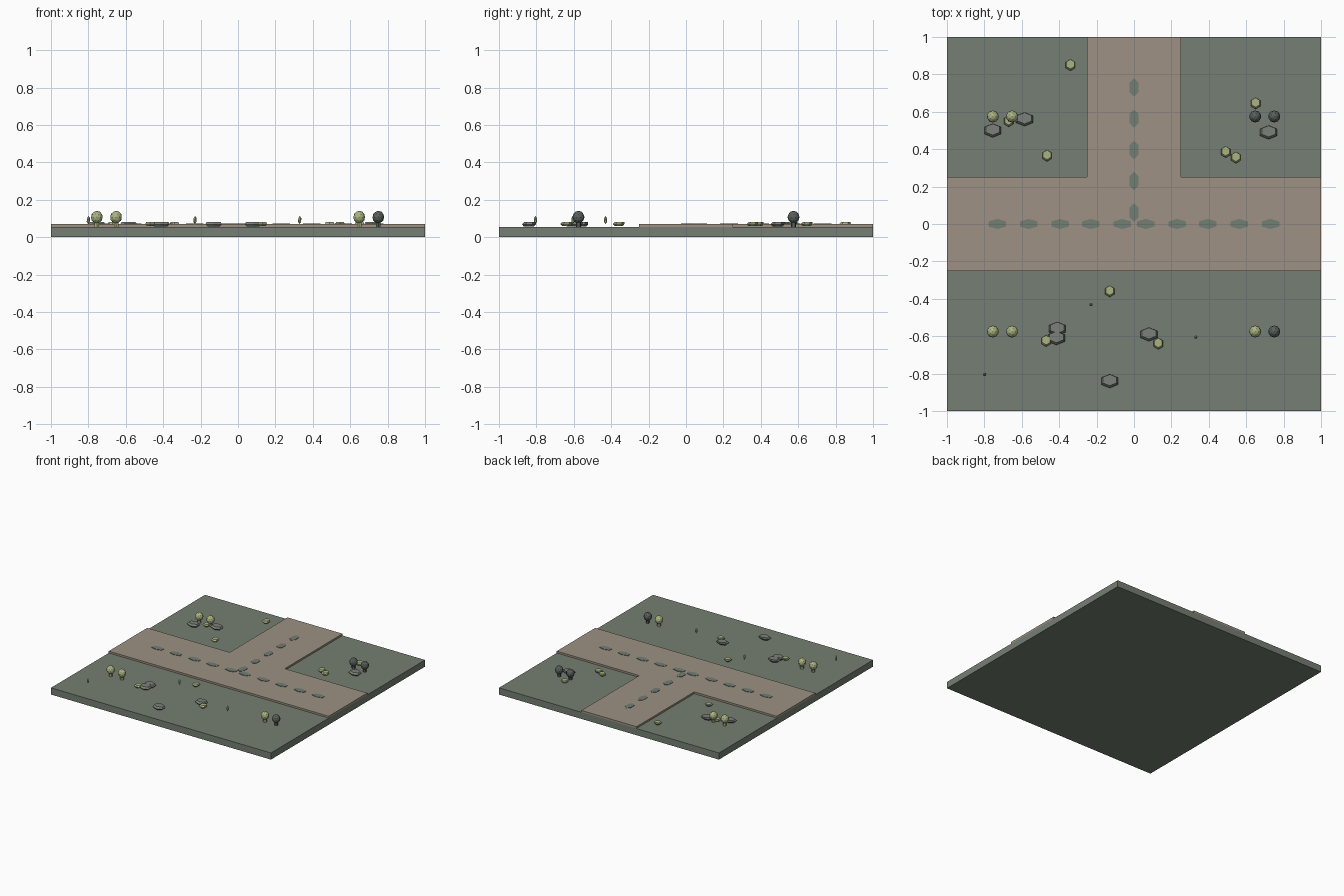
import bpy, bmesh, math
from mathutils import Matrix, Vector

if "Cube" in bpy.data.objects:
    bpy.data.objects.remove(bpy.data.objects["Cube"])


def material(name, r, g, b):
    m = bpy.data.materials.new(name)
    m.diffuse_color = [((c / 255 + 0.055) / 1.055) ** 2.4 for c in (r, g, b)] + [1]
    m.use_nodes = True
    m.node_tree.nodes["Principled BSDF"].inputs["Base Color"].default_value = m.diffuse_color
    return m


GRASS = material("grey green ground", 117, 127, 115)
PATH = material("tan path", 157, 145, 131)
DASH = material("slate dash", 114, 126, 116)
ROCK = material("rock grey", 124, 129, 122)
LEAF = material("pale leaf green", 170, 180, 130)
DARK = material("dark bush grey", 88, 95, 91)


def finish(name, bm, mat):
    bmesh.ops.recalc_face_normals(bm, faces=bm.faces)
    me = bpy.data.meshes.new(name)
    bm.to_mesh(me)
    bm.free()
    me.materials.append(mat)
    ob = bpy.data.objects.new(name, me)
    bpy.context.collection.objects.link(ob)
    return ob


def slab(name, outline, z0, z1, mat):
    bm = bmesh.new()
    f = bm.faces.new([bm.verts.new((x, y, z0)) for x, y in outline])
    ext = bmesh.ops.extrude_face_region(bm, geom=[f])["geom"]
    for v in ext:
        if isinstance(v, bmesh.types.BMVert):
            v.co.z = z1
    return finish(name, bm, mat)


def hexagon(x, y, rx, ry):
    return [(x + rx * math.sin(i * math.pi / 3), y + ry * math.cos(i * math.pi / 3))
            for i in range(6)]


def stone(name, x, y, rx, ry, z0, z1, mat):
    # flat six-sided stone, widest in the middle, top leaning back
    bm = bmesh.new()
    rings = []
    for s, z, dy in ((0.7, z0, 0), (1, (z0 + z1) / 2, 0), (0.82, z1, ry * 0.15)):
        rings.append([bm.verts.new((a, b + dy, z)) for a, b in hexagon(x, y, rx * s, ry * s)])
    for lo, hi in zip(rings, rings[1:]):
        for i in range(6):
            j = (i + 1) % 6
            bm.faces.new((lo[i], lo[j], hi[j], hi[i]))
    bm.faces.new(rings[0])
    bm.faces.new(rings[-1])
    return finish(name, bm, mat)


def ball(name, x, y, z, rx, rz, sub, mat):
    bm = bmesh.new()
    mtx = Matrix.Translation(Vector((x, y, z))) @ Matrix.Diagonal((rx, rx, rz, 1))
    bmesh.ops.create_icosphere(bm, subdivisions=sub, radius=1, matrix=mtx)
    return finish(name, bm, mat)


# ground tile and raised T-shaped path
slab("ground", [(-1, -1), (1, -1), (1, 1), (-1, 1)], 0, 0.055, GRASS)
slab("path", [(-1, -.25), (1, -.25), (1, .25), (.25, .25), (.25, 1),
              (-.25, 1), (-.25, .25), (-1, .25)], 0.055, 0.07, PATH)

# dashes along both arms
for d in (0.062, 0.23, 0.395, 0.563, 0.73):
    for s in (-1, 1):
        slab("dash_across", hexagon(s * d, 0, 0.054, 0.027), 0.069, 0.073, DASH)
    slab("dash_up", hexagon(0, d, 0.029, 0.049), 0.069, 0.073, DASH)

# grey rocks
for x, y in ((-.13, -.84), (.08, -.59), (-.41, -.56), (-.415, -.61),
             (-.755, .50), (-.585, .56), (.72, .49)):
    stone("rock", x, y, 0.052, 0.037, 0.056, 0.082, ROCK)

# flat green tufts
for x, y in ((-.34, .85), (-.465, .365), (-.67, .55), (.65, .645), (.49, .385),
             (.545, .355), (-.13, -.36), (-.47, -.625), (.13, -.64)):
    stone("tuft", x, y, 0.029, 0.031, 0.06, 0.081, LEAF)

# round bushes in pairs at the four corners
for y in (-.575, .575):
    for x in (-.755, -.652, .648, .75):
        dark = x > .7 or (x > 0 and y > 0)
        mat = DARK if dark else LEAF
        ball("bush", x, y, 0.107, 0.032, 0.034, 2, mat)
        slab("bush_base", hexagon(x, y, 0.014, 0.014), 0.055, 0.08, mat)

# thin upright sprouts
for x, y in ((-.23, -.43), (.33, -.605), (-.8, -.805)):
    ball("sprout", x, y, 0.092, 0.01, 0.022, 1, LEAF)
